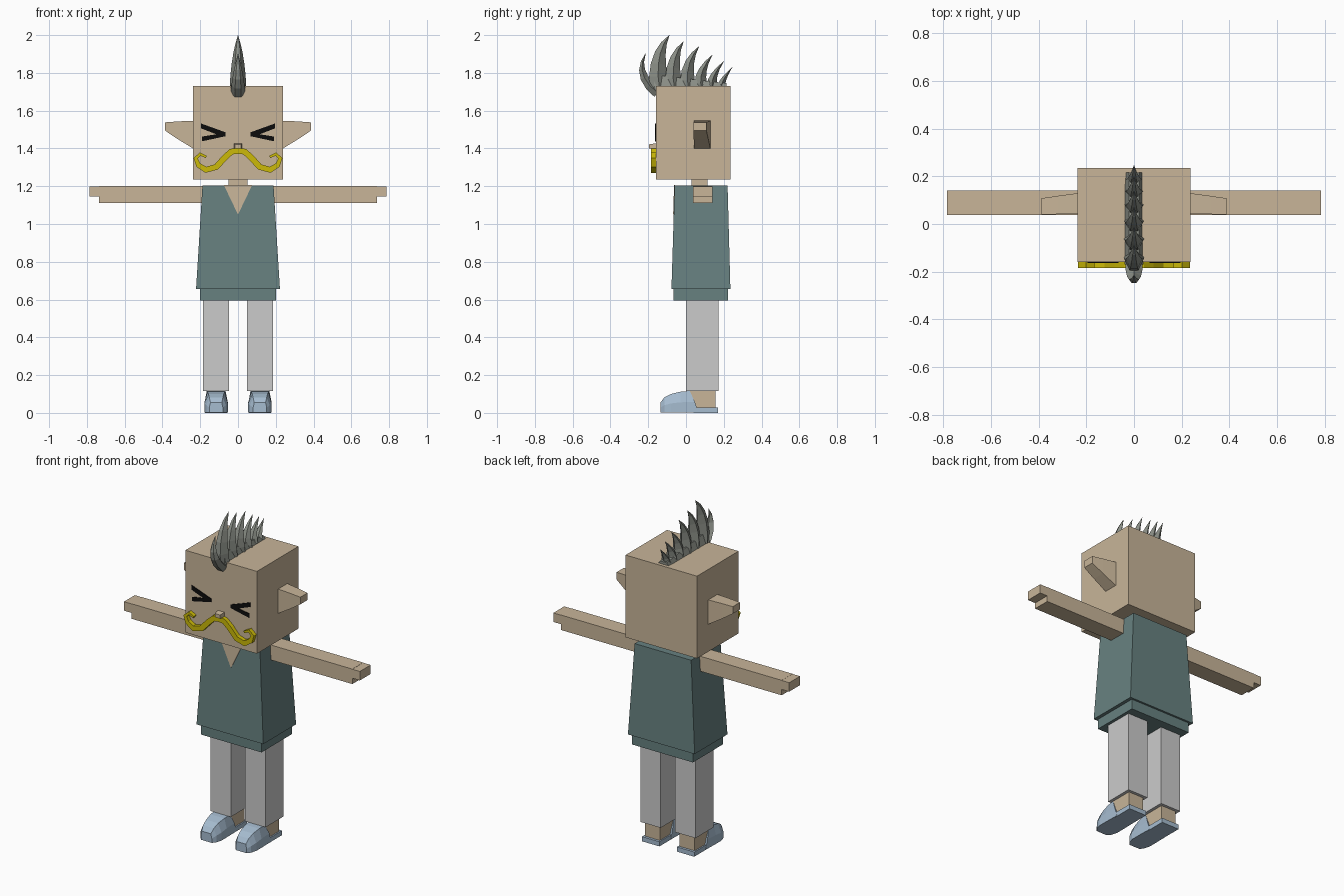
import bpy
import bmesh
from mathutils import Vector

if "Cube" in bpy.data.objects:
    bpy.data.objects.remove(bpy.data.objects["Cube"])


def material(name, code):
    rgb = [int(code[i:i + 2], 16) / 255 for i in (0, 2, 4)]
    col = [c / 12.92 if c < 0.04 else ((c + 0.055) / 1.055) ** 2.4 for c in rgb] + [1]
    mat = bpy.data.materials.new(name)
    mat.use_nodes = True
    mat.diffuse_color = col
    bsdf = mat.node_tree.nodes["Principled BSDF"]
    bsdf.inputs["Base Color"].default_value = col
    bsdf.inputs["Roughness"].default_value = 0.8
    return mat


skin = material("skin tan", "C8B599")
teal = material("shirt teal", "678180")
grey = material("trouser grey", "CBCBCB")
blue = material("shoe blue", "A6BCD0")
hair = material("hair grey", "8A8E86")
gold = material("moustache yellow", "CCBA08")
black = material("eye black", "0C0C0C")


def loft(name, rings, mat):
    """Closed skin through equal-length rings of points, capped at both ends."""
    bm = bmesh.new()
    vs = [[bm.verts.new(p) for p in ring] for ring in rings]
    n = len(rings[0])
    for a, b in zip(vs, vs[1:]):
        for i in range(n):
            j = (i + 1) % n
            bm.faces.new((a[i], a[j], b[j], b[i]))
    bm.faces.new(vs[0][::-1])
    bm.faces.new(vs[-1])
    bmesh.ops.recalc_face_normals(bm, faces=bm.faces)
    mesh = bpy.data.meshes.new(name)
    bm.to_mesh(mesh)
    bm.free()
    mesh.materials.append(mat)
    obj = bpy.data.objects.new(name, mesh)
    bpy.context.collection.objects.link(obj)
    return obj


def rect_z(x0, x1, y0, y1, z):
    return [(x0, y0, z), (x1, y0, z), (x1, y1, z), (x0, y1, z)]


def rect_x(x, y0, y1, z0, z1):
    return [(x, y0, z0), (x, y1, z0), (x, y1, z1), (x, y0, z1)]


def box(name, x0, x1, y0, y1, z0, z1, mat):
    return loft(name, [rect_z(x0, x1, y0, y1, z0), rect_z(x0, x1, y0, y1, z1)], mat)


# Head, neck and nose
box("head", -0.238, 0.238, -0.16, 0.235, 1.235, 1.73, skin)
box("neck", -0.05, 0.05, 0.03, 0.115, 1.17, 1.24, skin)
loft("nose", [[(x, y, z) for x, z in ((-w, 1.411 - h), (w, 1.411 - h), (w, 1.411 + h), (-w, 1.411 + h))]
              for y, w, h in ((-0.15, 0.024, 0.017), (-0.195, 0.017, 0.011))], skin)

# Shirt: flared body, hem band and skin-coloured neckline
loft("shirt", [rect_z(-0.222, 0.222, -0.077, 0.235, 0.655),
               rect_z(-0.188, 0.188, -0.06, 0.22, 1.205)], teal)
box("shirt_hem", -0.202, 0.202, -0.065, 0.223, 0.595, 0.66, teal)
loft("neckline", [[(-0.075, -0.06 + d, 1.206), (0.075, -0.06 + d, 1.206), (0, -0.065 + d, 1.05)]
                  for d in (-0.003, 0.003)], skin)

# Limbs, ears, eyes and shoes on both sides
shoe_sections = [  # y, half width, height, half width of top
    (-0.135, 0.036, 0.055, 0.03),
    (-0.115, 0.052, 0.082, 0.036),
    (-0.08, 0.062, 0.1, 0.04),
    (-0.03, 0.062, 0.112, 0.046),
    (0.02, 0.06, 0.116, 0.05),
]
for s, side in ((1, "left"), (-1, "right")):
    loft(side + "_arm", [rect_x(s * x, 0.037, 0.14, 1.11, 1.2) for x in (0.17, 0.735)], skin)
    loft(side + "_hand", [rect_x(s * x, 0.037, 0.14, 1.145, 1.199) for x in (0.72, 0.785)], skin)
    loft(side + "_ear", [rect_x(s * 0.23, 0.042, 0.13, 1.395, 1.547),
                         rect_x(s * 0.32, 0.041, 0.118, 1.45, 1.543),
                         rect_x(s * 0.387, 0.04, 0.108, 1.495, 1.538)], skin)

    x = s * 0.116
    box(side + "_leg", x - 0.068, x + 0.068, 0.0, 0.172, 0.115, 0.6, grey)
    box(side + "_ankle", x - 0.05, x + 0.05, 0.02, 0.155, 0.02, 0.12, skin)

    # Faceted toe with a slanted opening, and a thin heel sole
    rings = []
    for y, w, h, t in shoe_sections:
        back = 0.045 if y > 0 else 0
        rings.append([(x - w, y + back, 0.002), (x + w, y + back, 0.002),
                      (x + w, y + back * 0.6, h * 0.5), (x + t, y, h),
                      (x - t, y, h), (x - w, y + back * 0.6, h * 0.5)])
    loft(side + "_shoe", rings, blue)
    box(side + "_shoe_sole", x - 0.058, x + 0.058, 0.04, 0.17, 0.0, 0.028, blue)

    # Squeezed-shut eye as a thin chevron
    chevron = [(0.195, 1.532), (0.065, 1.485), (0.065, 1.465), (0.19, 1.438),
               (0.19, 1.463), (0.115, 1.475), (0.195, 1.506)]
    loft(side + "_eye", [[(s * px, y, pz) for px, pz in chevron] for y in (-0.158, -0.164)], black)

# Moustache: a flat band following a curled path
half = [(0.035, 1.383), (0.07, 1.352), (0.115, 1.302), (0.17, 1.287),
        (0.21, 1.312), (0.224, 1.348), (0.2, 1.37), (0.168, 1.355)]
path = [Vector((-a, b)) for a, b in reversed(half)] + [Vector((0, 1.388))] + [Vector(p) for p in half]
rings = []
last = len(path) - 1
for i, p in enumerate(path):
    d = (path[min(i + 1, last)] - path[max(i - 1, 0)]).normalized()
    out = Vector((-d.y, d.x)) * (0.006 + 0.01 * min(1, min(i, last - i) / 4))
    a, b = p + out, p - out
    rings.append([(a.x, -0.155, a.y), (b.x, -0.155, b.y), (b.x, -0.184, b.y), (a.x, -0.184, a.y)])
loft("moustache", rings, gold)


# Crest of curved, tapering hair spikes over a low ridge
def spike(name, base, ctrl, tip, depth, width):
    base, ctrl, tip = Vector(base), Vector(ctrl), Vector(tip)
    rings = []
    for i in range(6):
        t = i / 5
        p = base * (1 - t) ** 2 + ctrl * 2 * t * (1 - t) + tip * t * t
        d = ((ctrl - base) * (1 - t) + (tip - ctrl) * t).normalized()
        n = Vector((d.y, -d.x))
        k = max(1 - t ** 1.6, 0.01)
        ring = []
        for u, v in ((-1, -0.45), (-1, 0.45), (0, 1), (1, 0), (0, -1)):
            q = p + n * (u * depth * k)
            ring.append((v * width * k, q.x, q.y))
        rings.append(ring)
    loft(name, rings, hair)


spike("hair_spike_front", (-0.15, 1.695), (-0.275, 1.79), (-0.213, 1.905), 0.028, 0.038)
spikes = [  # base y, tip y, tip z, half depth
    (-0.14, -0.088, 2.0, 0.052),
    (-0.06, -0.013, 1.967, 0.046),
    (0.015, 0.07, 1.942, 0.042),
    (0.085, 0.14, 1.896, 0.036),
    (0.145, 0.2, 1.862, 0.031),
    (0.195, 0.246, 1.832, 0.025),
]
for i, (by, ty, tz, depth) in enumerate(spikes):
    spike("hair_spike_%d" % (i + 1), (by, 1.71), (by - 0.03, tz - 0.1), (ty, tz), depth, 0.044 - i * 0.001)
loft("hair_ridge", [[(-0.04, y, 1.72), (0.04, y, 1.72), (0.022, y, z), (-0.022, y, z)]
                    for y, z in ((-0.17, 1.79), (0.215, 1.745))], hair)
